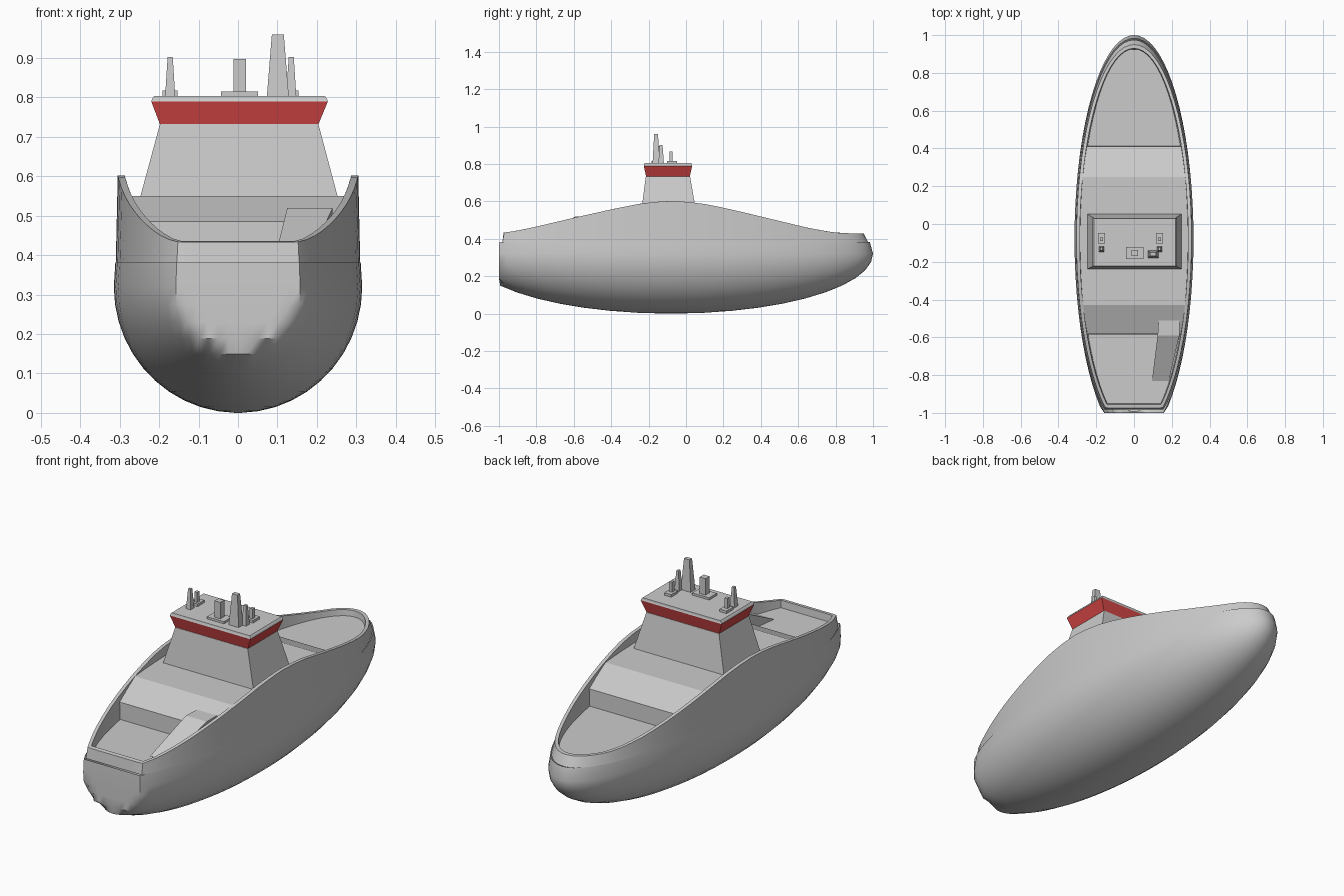
import bpy, bmesh, math

if "Cube" in bpy.data.objects:
    bpy.data.objects.remove(bpy.data.objects["Cube"])

CY, N = -0.08, 72   # hull widest station, points per ring


def finish(name, bm, smooth=None, color=None):
    bmesh.ops.remove_doubles(bm, verts=bm.verts, dist=1e-5)
    bmesh.ops.recalc_face_normals(bm, faces=bm.faces)
    me = bpy.data.meshes.new(name)
    bm.to_mesh(me)
    bm.free()
    ob = bpy.data.objects.new(name, me)
    bpy.context.collection.objects.link(ob)
    if color:
        mat = bpy.data.materials.new(name + "_paint")
        mat.diffuse_color = color
        mat.use_nodes = True
        mat.node_tree.nodes["Principled BSDF"].inputs["Base Color"].default_value = mat.diffuse_color
        me.materials.append(mat)
    if smooth:
        bpy.ops.object.select_all(action='DESELECT')
        ob.select_set(True)
        bpy.context.view_layer.objects.active = ob
        bpy.ops.object.shade_smooth_by_angle(angle=math.radians(smooth))
    return ob


def loft(name, rings, caps=(False, False), loop=False, **kw):
    """Skin closed rings of equal point count."""
    bm = bmesh.new()
    vs = [[bm.verts.new(p) for p in r] for r in rings]
    pairs = list(zip(vs, vs[1:])) + ([(vs[-1], vs[0])] if loop else [])
    for a, b in pairs:
        for i in range(len(a)):
            j = (i + 1) % len(a)
            bm.faces.new((a[i], a[j], b[j], b[i]))
    if caps[0]:
        bm.faces.new(vs[0])
    if caps[1]:
        bm.faces.new(vs[-1])
    return finish(name, bm, **kw)


def interp(pts, y):
    for (y0, z0), (y1, z1) in zip(pts, pts[1:]):
        if y <= y1:
            return z0 + (z1 - z0) * max(0, (y - y0) / (y1 - y0))
    return pts[-1][1]


def oval(half_x, half_y, z, stern):
    """Plan ring: ellipse cut off flat at the stern; z is a number or f(y)."""
    ring = []
    for i in range(N):
        t = 2 * math.pi * i / N
        y = max(stern, CY + half_y * math.sin(t))
        ring.append((half_x * math.cos(t), y, z(y) if callable(z) else z))
    return ring


def rect(x0, x1, y0, y1, z):
    return [(x0, y0, z), (x1, y0, z), (x1, y1, z), (x0, y1, z)]


def frustum(name, bottom, top, **kw):
    return loft(name, [rect(*bottom), rect(*top)], caps=(True, True), **kw)


# Lower hull: half ellipsoid, topped by a narrow belt up to the sheer joint
rings = []
for k in range(12):
    a = math.radians(90 * (1 - k / 11) * 0.985)
    s = math.cos(a)
    rings.append(oval(0.315 * s, 1.08 * s, 0.32 - 0.32 * math.sin(a), -1.0))
rings.append(oval(0.311, 1.063, 0.383, -0.998))
loft("hull", rings, caps=(True, False), smooth=40)

# Bulwark with a curved sheer line and a thick rim
SHEER = [(-1, .43), (-.9, .443), (-.8, .465), (-.6, .512), (-.4, .557), (-.25, .587),
         (-.15, .599), (-.08, .602), (0, .598), (.1, .586), (.2, .566), (.3, .543),
         (.5, .495), (.65, .459), (.75, .440), (.83, .430), (1, .428)]


def sheer(y):
    return interp(SHEER, y)


loft("bulwark", [oval(0.310, 1.055, 0.38, -0.982), oval(0.305, 1.030, sheer, -0.975),
                 oval(0.287, 1.010, sheer, -0.955), oval(0.280, 1.005, 0.385, -0.95)],
     loop=True, smooth=35)

# Stepped deck: low stern well, slope, raised midship, slope, low bow well
DECK = [(-.955, .40), (-.585, .40), (-.583, .485), (-.43, .55), (.25, .55),
        (.41, .485), (.412, .40), (.925, .40)]
stations = sorted({y for y, _ in DECK} | {round(-.92 + .04 * i, 3) for i in range(47)})
bm = bmesh.new()
prev = None
for y in stations:
    w = 0.289 * math.sqrt(max(0, 1 - ((y - CY) / 1.012) ** 2))
    z = interp(DECK, y)
    cur = [bm.verts.new((-w, y, z)), bm.verts.new((w, y, z))]
    if prev:
        bm.faces.new((prev[0], prev[1], cur[1], cur[0]))
    prev = cur
finish("deck", bm)

# Sloping ramp block on the stern well
PLAN = [(-.83, .095, .185, .401), (-.59, .125, .24, .52), (-.51, .13, .24, .52)]
loft("stern_ramp", [[(x0, y, .39), (x1, y, .39), (x1, y, z), (x0, y, z)]
                    for y, x0, x1, z in PLAN], caps=(True, True))

# Cabin, red window band and roof
frustum("cabin", (-.25, .255, -.24, .055, .54), (-.198, .204, -.215, .022, .732))
frustum("window_band", (-.198, .204, -.213, .020, .732), (-.220, .228, -.226, .033, .79),
        color=(0.65, 0.06, 0.06, 1))
loft("roof", [rect(-.220, .228, -.226, .033, .79), rect(-.218, .226, -.224, .031, .796),
              rect(-.212, .220, -.222, .030, .804)], caps=(True, True))


def post(name, x, y, w, d, z1, taper=1.0, z0=.80):
    frustum(name, (x - w, x + w, y - d, y + d, z0),
            (x - w * taper, x + w * taper, y - d * taper, y + d * taper, z1))


# Roof equipment: paired posts on plates and slim masts at each side
for side, x in (("left", -.172), ("right", .135)):
    post(side + "_plate", x, -.075, .019, .027, .817)
    post(side + "_post", x, -.08, .008, .009, .867)
    post(side + "_mast", x, -.133, .013, .015, .902, .5)

# Central funnel on its plate and the tall main mast
post("funnel_plate", .004, -.153, .047, .031, .815)
post("funnel", .004, -.153, .016, .016, .897)
post("main_mast", .101, -.160, .028, .019, .96, .54)
